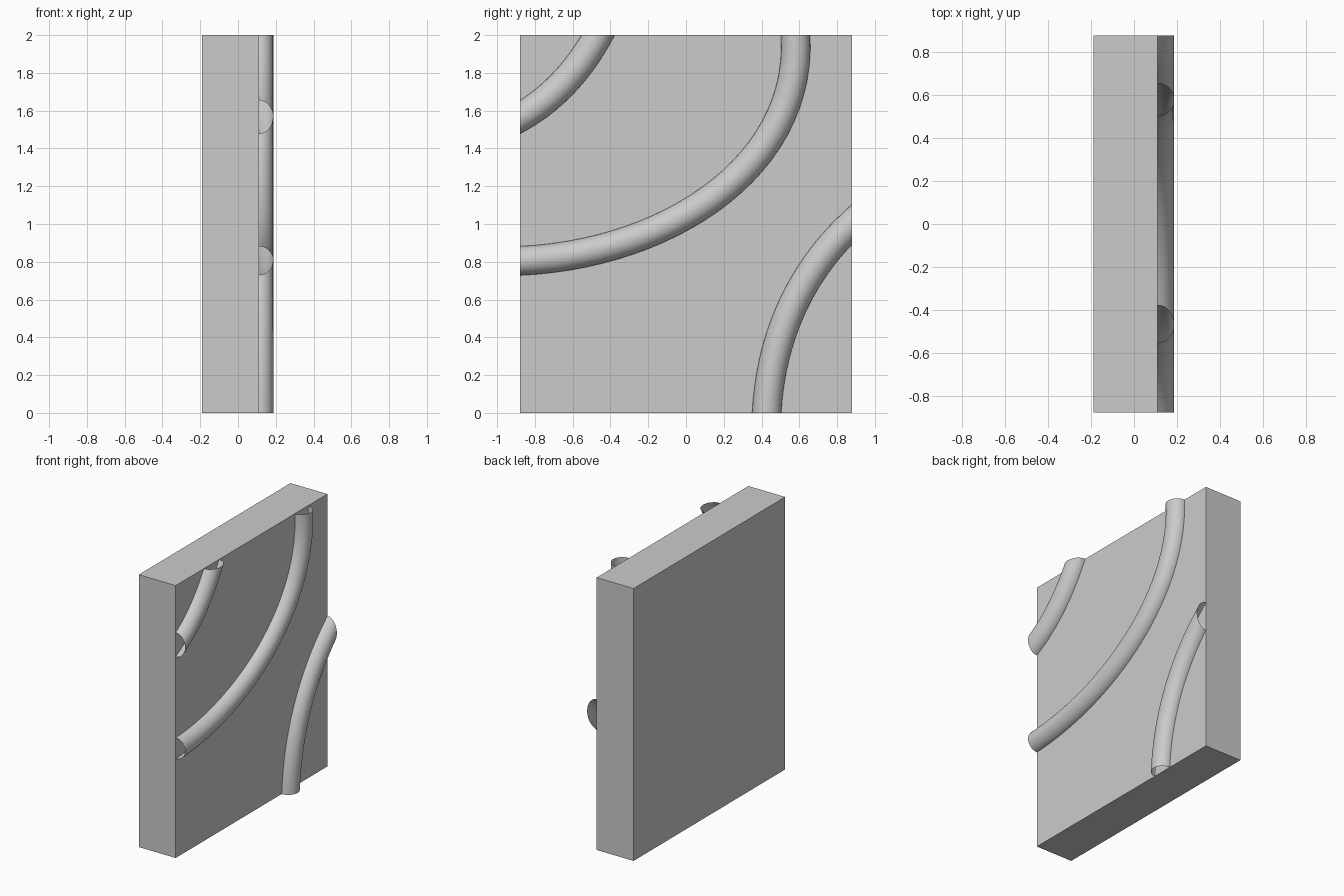
import bpy, bmesh
from math import sin, cos, tau, radians
from mathutils import Vector
from mathutils.geometry import interpolate_bezier

if "Cube" in bpy.data.objects:
    bpy.data.objects.remove(bpy.data.objects["Cube"])

FACE_X, HALF_Y, HEIGHT, RADIUS = 0.11, 0.88, 2.0, 0.077


def finish(name, bm):
    me = bpy.data.meshes.new(name)
    bmesh.ops.recalc_face_normals(bm, faces=bm.faces[:])
    bm.to_mesh(me)
    bm.free()
    ob = bpy.data.objects.new(name, me)
    bpy.context.collection.objects.link(ob)
    return ob


# Flat slab
bm = bmesh.new()
bmesh.ops.create_cube(bm, size=1)
for v in bm.verts:
    v.co = ((v.co.x * 0.30) - 0.04, v.co.y * 2 * HALF_Y, (v.co.z + 0.5) * HEIGHT)
finish("slab", bm)


def tube(name, controls, sides=32, steps=28):
    """Open tube swept along a curve in the slab face, trimmed to the slab outline."""
    pts = [Vector((FACE_X, y, z)) for y, z in controls]
    path = interpolate_bezier(*pts, steps)
    # run past both ends so the trim is clean
    path.insert(0, path[0] + (path[0] - path[1]).normalized() * 0.2)
    path.append(path[-1] + (path[-1] - path[-2]).normalized() * 0.2)
    bm = bmesh.new()
    rings = []
    for i, p in enumerate(path):
        t = (path[min(i + 1, len(path) - 1)] - path[max(i - 1, 0)]).normalized()
        side = Vector((1, 0, 0)).cross(t)
        rings.append([bm.verts.new(p + RADIUS * (Vector((cos(a), 0, 0)) + side * sin(a)))
                      for a in (tau * k / sides for k in range(sides))])
    for a, b in zip(rings, rings[1:]):
        for k in range(sides):
            j = (k + 1) % sides
            bm.faces.new((a[k], a[j], b[j], b[k]))
    for co, no in (((0, HALF_Y, 0), (0, 1, 0)), ((0, -HALF_Y, 0), (0, -1, 0)),
                   ((0, 0, HEIGHT), (0, 0, 1)), ((0, 0, 0), (0, 0, -1))):
        bmesh.ops.bisect_plane(bm, geom=bm.verts[:] + bm.edges[:] + bm.faces[:],
                               plane_co=co, plane_no=no, clear_outer=True)
    ob = finish(name, bm)
    bpy.ops.object.select_all(action='DESELECT')
    ob.select_set(True)
    bpy.context.view_layer.objects.active = ob
    bpy.ops.object.shade_smooth_by_angle(angle=radians(40))


# Three curved half-sunk tubes
tube("upper_tube", [(-0.88, 1.565), (-0.71, 1.66), (-0.57, 1.81), (-0.465, 2.0)])
tube("middle_tube", [(-0.88, 0.805), (-0.10, 0.84), (0.62, 1.30), (0.58, 2.0)])
tube("lower_tube", [(0.427, 0.0), (0.45, 0.42), (0.62, 0.76), (0.88, 1.0)])
